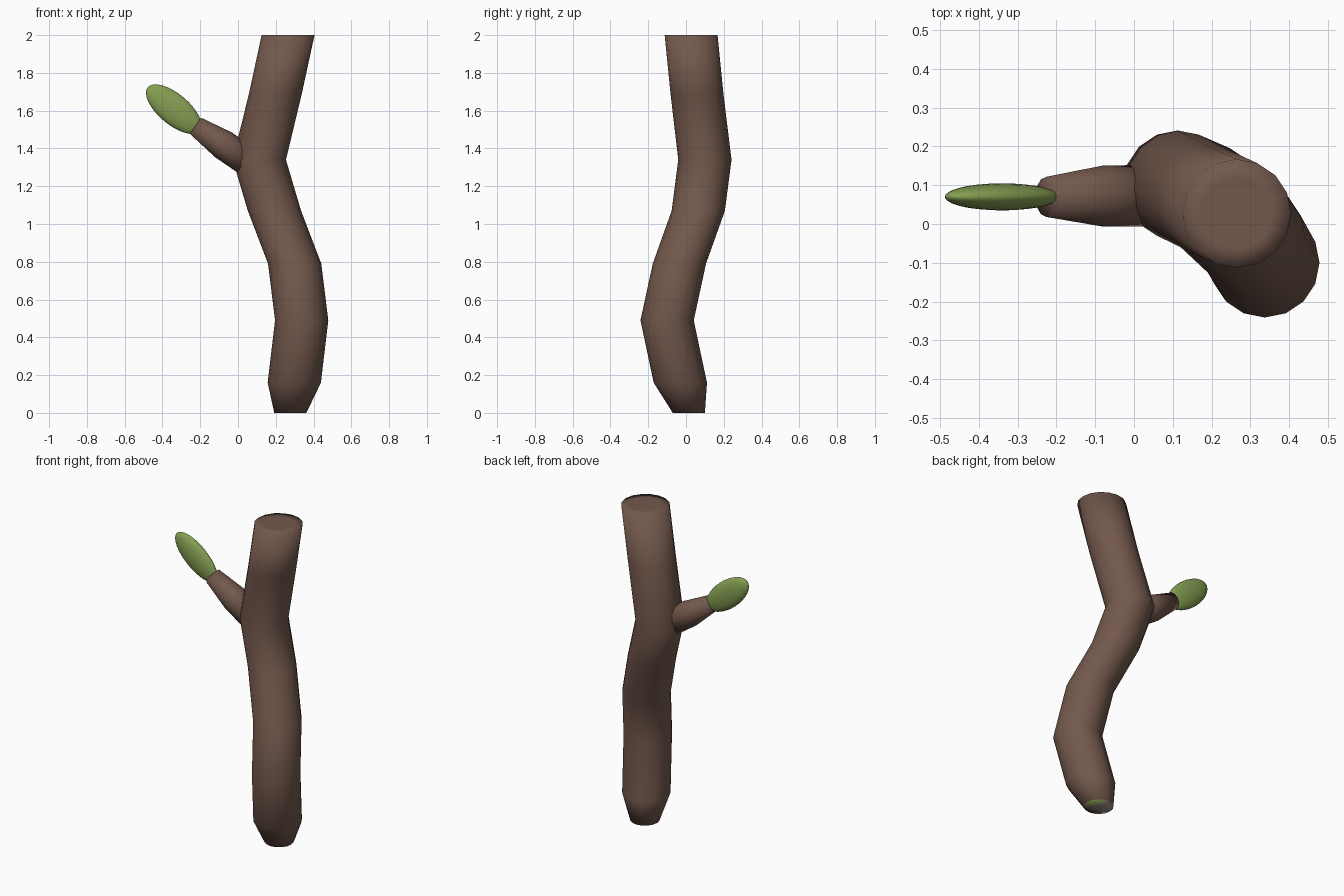
import bpy, bmesh, math
from mathutils import Vector, Matrix

if "Cube" in bpy.data.objects:
    bpy.data.objects.remove(bpy.data.objects["Cube"])


def material(name, rgb):
    m = bpy.data.materials.new(name)
    m.diffuse_color = (*rgb, 1)
    m.use_nodes = True
    m.node_tree.nodes["Principled BSDF"].inputs["Base Color"].default_value = m.diffuse_color
    return m


BARK = material("bark_brown", (0.17, 0.098, 0.072))
LEAF = material("leaf_green", (0.235, 0.345, 0.085))
PALE = material("pale_wood", (0.33, 0.25, 0.21))


def finish(bm, name, mats):
    bmesh.ops.recalc_face_normals(bm, faces=bm.faces)
    for f in bm.faces:
        f.smooth = True
    mesh = bpy.data.meshes.new(name)
    bm.to_mesh(mesh)
    bm.free()
    for m in mats:
        mesh.materials.append(m)
    ob = bpy.data.objects.new(name, mesh)
    bpy.context.collection.objects.link(ob)
    return ob


def tube(bm, rings, sides, rot=None):
    """Skin rings given as (centre, radius); returns the vertex loops."""
    rot = rot or Matrix.Identity(3)
    loops = []
    for c, r in rings:
        loops.append([bm.verts.new(Vector(c) + rot @ Vector((
            r * math.cos(math.tau * i / sides), r * math.sin(math.tau * i / sides), 0)))
            for i in range(sides)])
    for a, b in zip(loops, loops[1:]):
        for i in range(sides):
            j = (i + 1) % sides
            bm.faces.new((a[i], a[j], b[j], b[i]))
    return loops


# Trunk: bent stem with level rings, ending in a smooth-shaded flat top
path = [((0.277, 0.015, 0), 0.085), ((0.298, -0.03, 0.16), 0.141),
        ((0.337, -0.10, 0.49), 0.141), ((0.30, -0.035, 0.79), 0.141),
        ((0.193, 0.065, 1.07), 0.141), ((0.113, 0.10, 1.34), 0.141),
        ((0.198, 0.058, 1.69), 0.14), ((0.265, 0.027, 2), 0.14),
        ((0.265, 0.027, 2), 0.09)]
bm = bmesh.new()
loops = tube(bm, path, 16)
bm.faces.new(loops[-1])
# Underside: green segment, pale wedge, brown remainder, split from one rim point
base = loops[0][-2:] + loops[0][:-2]
for a, b, mat in ((1, 6, 1), (6, 11, 2), (11, 15, 0)):
    f = bm.faces.new([base[0]] + base[a:b + 1])
    f.material_index = mat
finish(bm, "trunk", (BARK, LEAF, PALE))

# Side branch: straight root sunk in the trunk, tapering to the leaf
bm = bmesh.new()
axis = Vector((-0.82, 0, 0.57)).normalized()
rot = axis.to_track_quat('Z', 'Y').to_matrix()
loops = tube(bm, [((0.06, 0.073, 1.325), 0.079), ((-0.078, 0.072, 1.42), 0.079),
                  ((-0.225, 0.07, 1.52), 0.052)], 12, rot)
bm.faces.new(loops[-1])
bm.faces.new(loops[0])
finish(bm, "branch", (BARK,))

# Leaf: flattened, tilted ellipsoid
bm = bmesh.new()
bmesh.ops.create_uvsphere(
    bm, u_segments=24, v_segments=16, radius=1,
    matrix=Matrix.Translation((-0.34, 0.07, 1.608))
    @ Matrix.Rotation(math.radians(40), 4, 'Y')
    @ Matrix.Diagonal((0.18, 0.035, 0.081, 1))
    @ Matrix.Rotation(math.radians(90), 4, 'Y'))
finish(bm, "leaf", (LEAF,))
